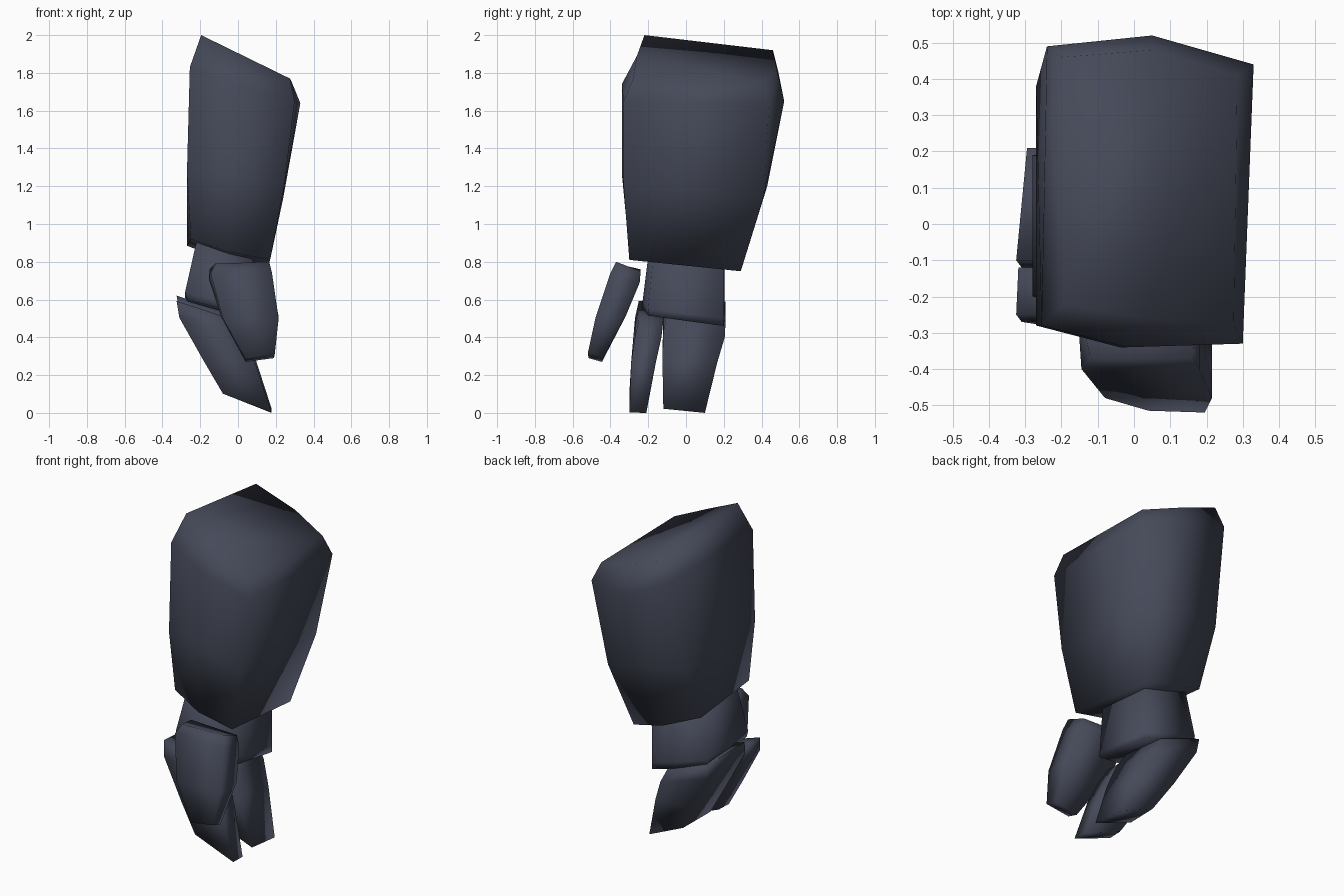
import bpy, bmesh, math

if "Cube" in bpy.data.objects:
    bpy.data.objects.remove(bpy.data.objects["Cube"])

mat = bpy.data.materials.new("dark_slate")
mat.diffuse_color = (0.06, 0.068, 0.1, 1)
mat.use_nodes = True
mat.node_tree.nodes["Principled BSDF"].inputs["Base Color"].default_value = mat.diffuse_color


def loft(name, rings):
    """Skin a stack of rings (4 or 6 corners each) and cap both ends."""
    bm = bmesh.new()
    loops = [[bm.verts.new(p) for p in ring] for ring in rings]
    n = len(rings[0])
    for a, b in zip(loops, loops[1:]):
        for i in range(n):
            j = (i + 1) % n
            bm.faces.new((a[i], a[j], b[j], b[i]))
    for r in (loops[0], loops[-1]):
        if n == 6:
            bm.faces.new((r[0], r[1], r[4], r[5]))
            bm.faces.new((r[1], r[2], r[3], r[4]))
        else:
            bm.faces.new(r)
    bmesh.ops.recalc_face_normals(bm, faces=bm.faces)
    mesh = bpy.data.meshes.new(name)
    bm.to_mesh(mesh)
    bm.free()
    mesh.materials.append(mat)
    ob = bpy.data.objects.new(name, mesh)
    bpy.context.collection.objects.link(ob)
    bpy.ops.object.select_all(action='DESELECT')
    ob.select_set(True)
    bpy.context.view_layer.objects.active = ob
    bpy.ops.object.shade_smooth_by_angle(angle=math.radians(100))
    return ob


# Forearm: corners run front left, front middle, front right, then back
loft("forearm", [
    [(-.25, -.25, .92), (-.06, -.30, .855), (.17, -.30, .81),
     (.15, .29, .75), (-.05, .30, .80), (-.27, .24, .885)],
    [(-.27, -.28, 1.28), (-.04, -.34, 1.27), (.245, -.33, 1.2),
     (.24, .41, 1.14), (.0, .43, 1.2), (-.27, .38, 1.22)],
    [(-.255, -.28, 1.83), (-.02, -.34, 1.74), (.30, -.33, 1.65),
     (.33, .44, 1.64), (.05, .52, 1.65), (-.24, .49, 1.80)],
    [(-.195, -.22, 2.0), (.03, -.26, 1.89), (.275, -.28, 1.77),
     (.285, .41, 1.75), (.05, .48, 1.82), (-.20, .46, 1.92)],
])

# Wrist and palm block, tucked up into the forearm
loft("palm", [
    [(-.27, -.20, .60), (-.08, -.23, .55), (.08, -.20, .515),
     (.09, .20, .46), (-.08, .205, .51), (-.27, .19, .57)],
    [(-.28, -.20, .64), (-.08, -.23, .59), (.08, -.20, .55),
     (.09, .20, .50), (-.08, .205, .55), (-.28, .19, .61)],
    [(-.21, -.17, .95), (-.05, -.19, .91), (.08, -.17, .87),
     (.09, .20, .82), (-.05, .205, .86), (-.21, .18, .92)],
])

# Thumb: a slanted slab in front of the palm
loft("thumb", [
    [(.04, -.515, .29), (.195, -.52, .315), (.19, -.44, .29), (.04, -.445, .27)],
    [(-.08, -.48, .50), (.215, -.48, .50), (.215, -.32, .51), (-.09, -.32, .51)],
    [(-.145, -.40, .74), (.18, -.40, .74), (.18, -.245, .69), (-.155, -.25, .71)],
    [(-.12, -.37, .79), (.165, -.37, .80), (.16, -.24, .75), (-.15, -.24, .76)],
])


# Fingers share one side profile: (left x, left z, right x, right z) per level
PROFILE = [(-.08, .10, .178, .01), (-.18, .27, .09, .265),
           (-.31, .50, .03, .40), (-.325, .59, -.02, .49)]


def finger(name, spans, tilt):
    rings = []
    for (lx, lz, rx, rz), (y0, y1) in zip(PROFILE, spans):
        d = tilt * (y1 - y0)
        rings.append([(lx, y0, lz + d), (rx, y0, rz + d),
                      (rx, y1, rz), (lx + .03 * tilt / .1, y1, lz)])
    return loft(name, rings)


finger("front_finger", [(-.30, -.21), (-.29, -.16), (-.27, -.13), (-.25, -.12)], .02)
finger("back_finger", [(-.12, .10), (-.125, .165), (-.12, .205), (-.10, .21)], .1)

# Rest the lowest fingertip on the floor
low = min(v.co.z for o in bpy.data.objects for v in o.data.vertices)
for o in bpy.data.objects:
    for v in o.data.vertices:
        if v.co.z < .05:
            v.co.z -= low
